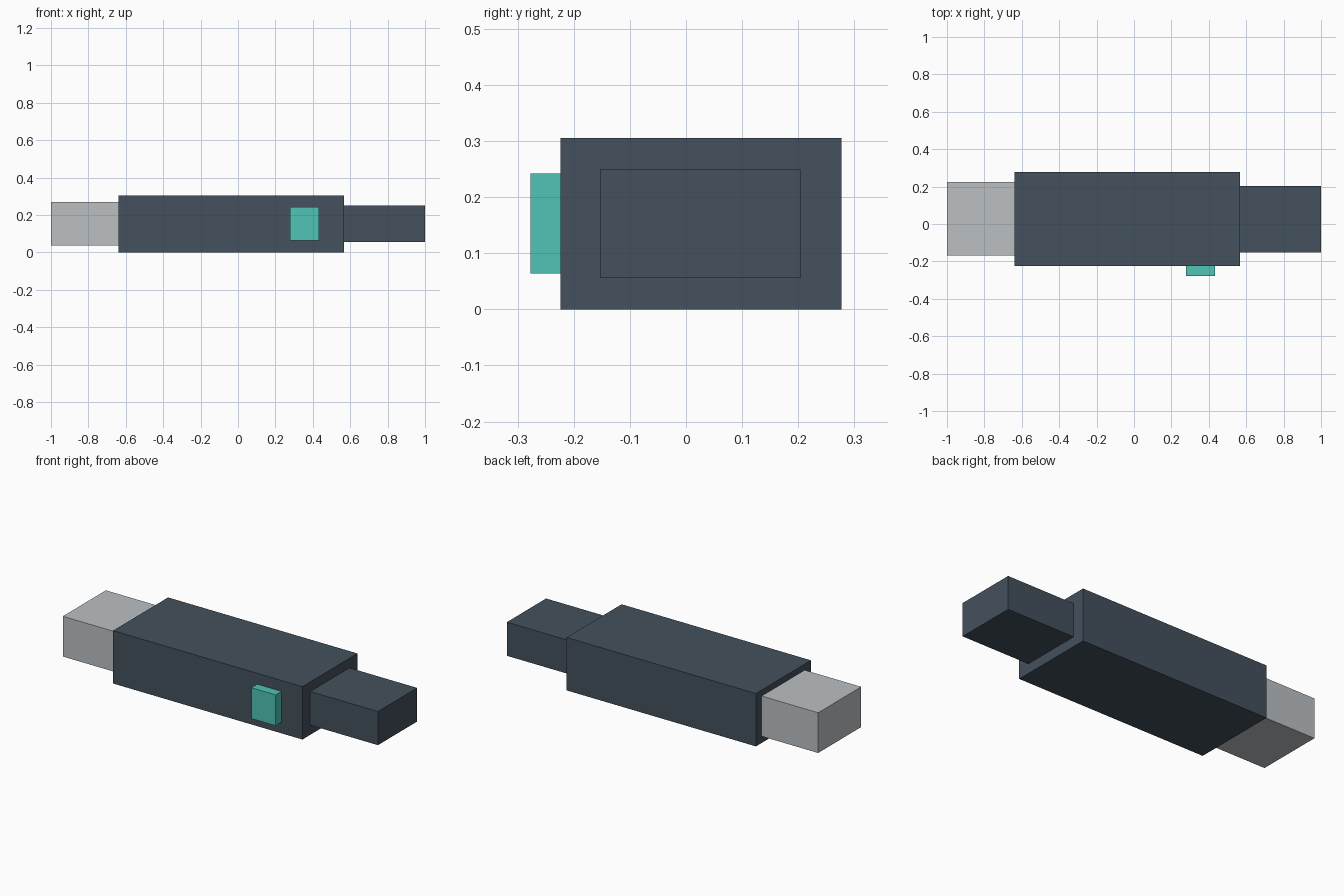
import bpy
import bmesh
from mathutils import Vector

old = bpy.data.objects.get("Cube")
if old:
    bpy.data.objects.remove(old, do_unlink=True)


def make_material(name, rgb):
    mat = bpy.data.materials.new(name)
    mat.use_nodes = True
    color = (*rgb, 1)
    mat.diffuse_color = color
    mat.node_tree.nodes["Principled BSDF"].inputs["Base Color"].default_value = color
    return mat


def box(name, low, high, mat):
    """Axis-aligned box between two opposite corners."""
    low, high = Vector(low), Vector(high)
    mesh = bpy.data.meshes.new(name)
    bm = bmesh.new()
    bmesh.ops.create_cube(bm, size=1)
    bmesh.ops.scale(bm, vec=high - low, verts=bm.verts)
    bm.to_mesh(mesh)
    bm.free()
    mesh.materials.append(mat)
    obj = bpy.data.objects.new(name, mesh)
    obj.location = (low + high) / 2
    bpy.context.collection.objects.link(obj)
    return obj


slate = make_material("slate plastic", (0.056, 0.082, 0.109))
metal = make_material("light metal", (0.503, 0.527, 0.546))
teal = make_material("teal", (0.08, 0.546, 0.468))

# Main casing with a narrower tail at one end and a plug at the other
box("casing", (-0.64, -0.224, 0), (0.568, 0.277, 0.305), slate)
box("tail", (0.568, -0.153, 0.056), (1, 0.204, 0.25), slate)
box("plug", (-1, -0.168, 0.038), (-0.64, 0.224, 0.27), metal)

# Raised button on the front
box("button", (0.279, -0.277, 0.064), (0.434, -0.224, 0.242), teal)
